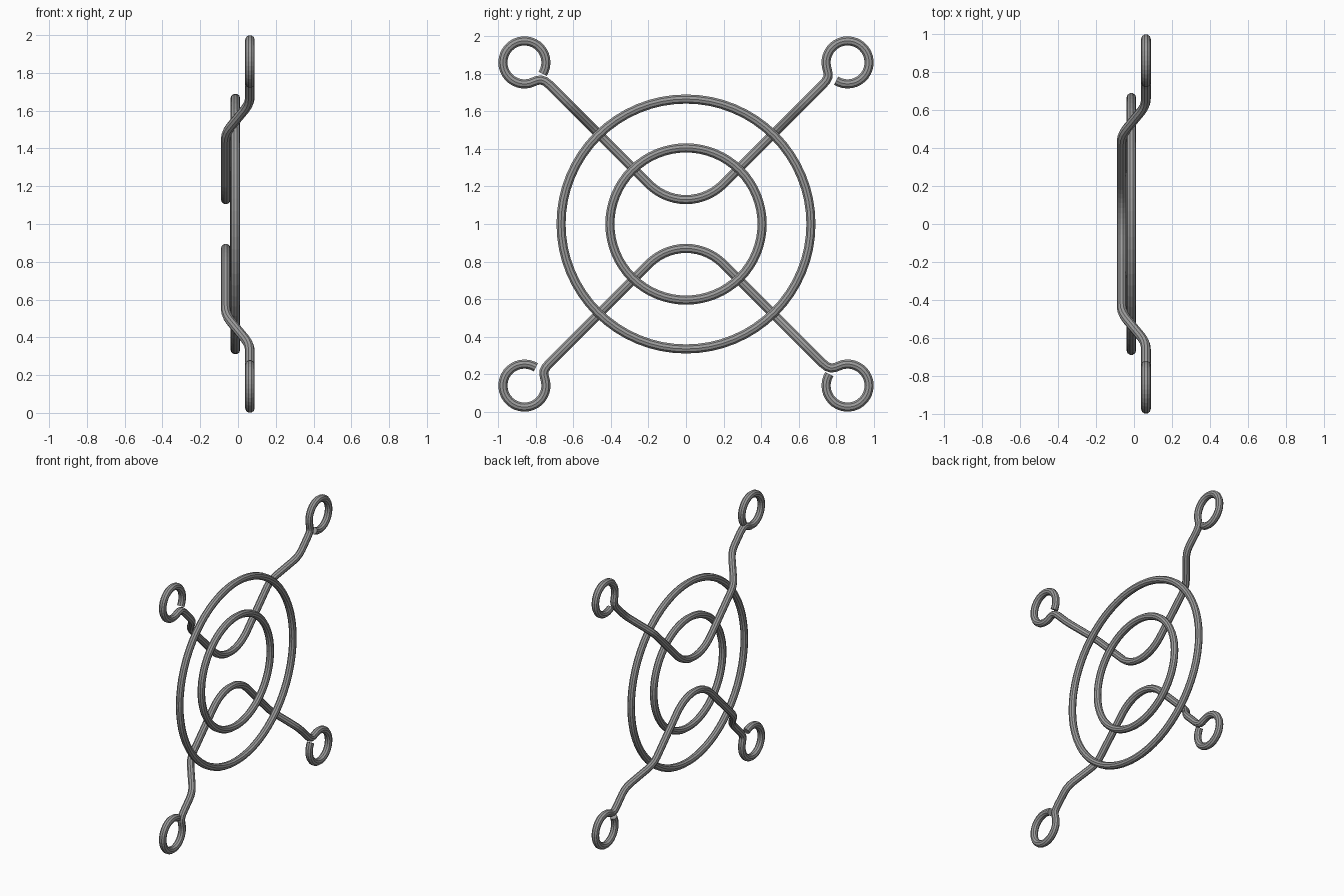
import bpy
from math import sin, cos, radians, pi
from mathutils import Vector

cube = bpy.data.objects.get("Cube")
if cube:
    bpy.data.objects.remove(cube)

WIRE = 0.0255          # wire radius
BACK, FRONT = -0.065, 0.063   # x of the arm plane and of the eyelet plane
CENTRE_Z = 1.0

steel = bpy.data.materials.new("steel_grey")
steel.use_nodes = True
colour = (0.33, 0.33, 0.33, 1)
steel.diffuse_color = colour
steel.node_tree.nodes["Principled BSDF"].inputs["Base Color"].default_value = colour


def make_wire(name, points, closed=False):
    """Sweep a round wire along the points and turn it into a mesh."""
    curve = bpy.data.curves.new(name, "CURVE")
    curve.dimensions = "3D"
    curve.bevel_depth = WIRE
    curve.bevel_resolution = 3
    curve.use_fill_caps = True
    spline = curve.splines.new("POLY")
    spline.points.add(len(points) - 1)
    for target, p in zip(spline.points, points):
        target.co = (p[0], p[1], p[2] + CENTRE_Z, 1)
    spline.use_cyclic_u = closed
    spline.use_smooth = False
    temp = bpy.data.objects.new(name + "_path", curve)
    bpy.context.scene.collection.objects.link(temp)
    bpy.context.view_layer.update()
    graph = bpy.context.evaluated_depsgraph_get()
    mesh = bpy.data.meshes.new_from_object(temp.evaluated_get(graph))
    bpy.data.objects.remove(temp)
    mesh.name = name
    mesh.materials.clear()
    mesh.materials.append(steel)
    obj = bpy.data.objects.new(name, mesh)
    bpy.context.scene.collection.objects.link(obj)
    return obj


def arc(x, cy, cz, radius, start, end, steps):
    """Points on an arc in the y-z plane, angles in degrees."""
    angles = [radians(start + (end - start) * i / steps) for i in range(steps + 1)]
    return [Vector((x, cy + radius * cos(a), cz + radius * sin(a))) for a in angles]


def soften(points, reach):
    """Round the inner corners of a path."""
    result = [points[0]]
    for before, corner, after in zip(points, points[1:], points[2:]):
        a = corner + (before - corner).normalized() * min(reach, (before - corner).length * 0.45)
        b = corner + (after - corner).normalized() * min(reach, (after - corner).length * 0.45)
        for t in (0, 0.33, 0.67, 1):
            result.append(a * (1 - t) ** 2 + corner * 2 * t * (1 - t) + b * t * t)
    return result + [points[-1]]


def arm(side):
    """One diagonal arm, running outward and ending in an open eyelet."""
    inward = 225 if side > 0 else -45
    eyelet = arc(FRONT, side * 0.86, 0.86, 0.1145, inward - 30, inward + 13 - 360, 30)
    stations = ((BACK, 0.196), (BACK, 0.47), (FRONT, 0.625), (FRONT, 0.762))
    path = [Vector((x, side * y, y + 0.014)) for x, y in stations]
    return soften(path + [eyelet[0]], 0.05)[:-1] + eyelet


# Two bent wires, each with two arms joined by a middle bow
bow = arc(BACK, 0, 0.408, 0.278, 225, 315, 14)
upper = arm(-1)[::-1] + bow[1:-1] + arm(1)
make_wire("upper_arm_wire", upper)
make_wire("lower_arm_wire", [Vector((p.x, -p.y, -p.z)) for p in upper])

# Concentric guard rings
for name, x, radius in (("outer_ring", -0.014, 0.665), ("inner_ring", -0.018, 0.405)):
    make_wire(name, arc(x, 0, 0, radius, 0, 360, 64)[:-1], closed=True)
